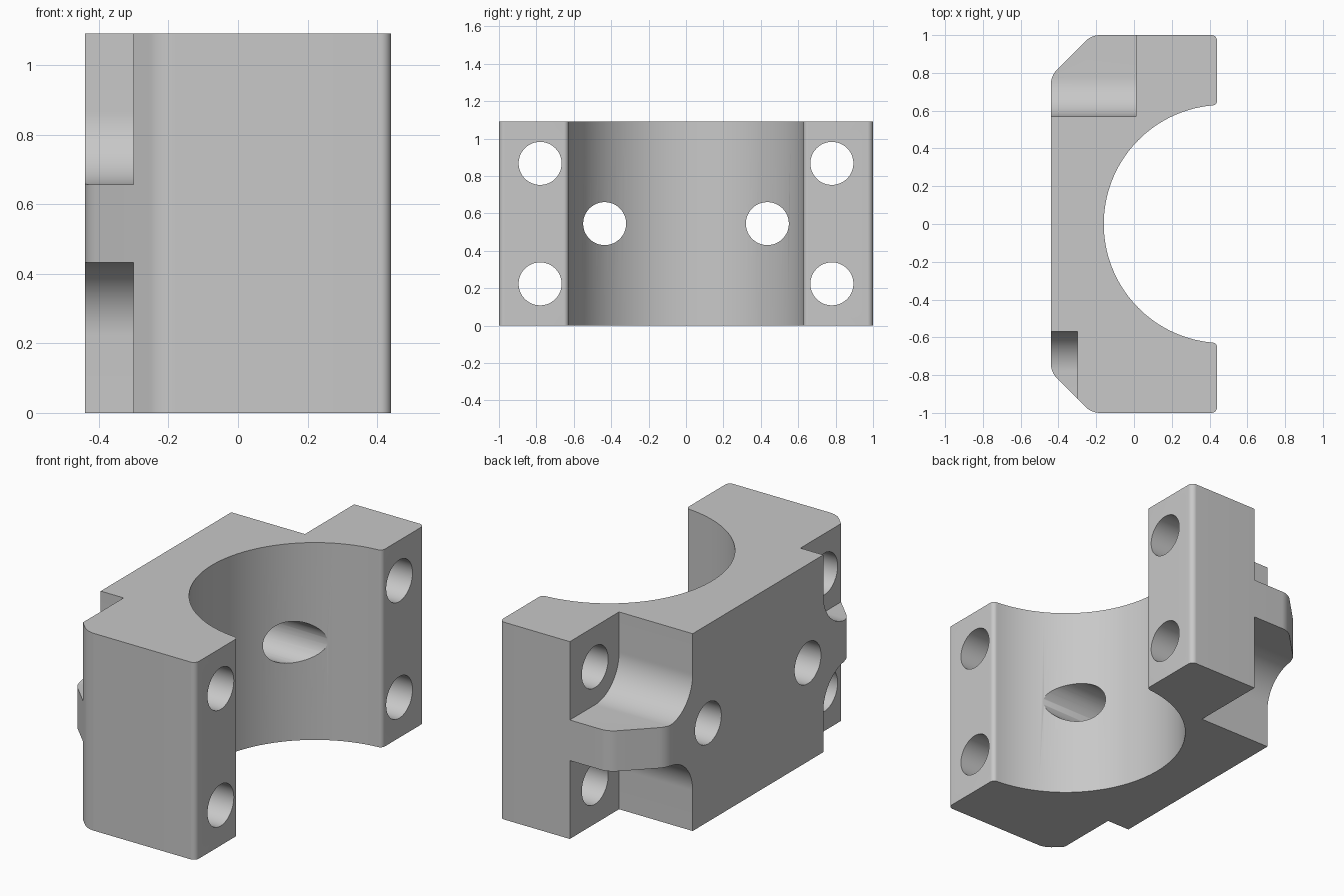
import bpy, bmesh, math
from mathutils import Vector

old = bpy.data.objects.get("Cube")
if old:
    bpy.data.objects.remove(old, do_unlink=True)

HEIGHT = 1.09
MID = HEIGHT / 2
HALF = 0.44
BOLT_Y, BOLT_Z, HOLE_R = 0.78, 0.322, 0.115   # bolt offsets from the middle
POCKET_R = 0.21

steel = bpy.data.materials.new("plain_grey")
steel.use_nodes = True
grey = (0.58, 0.58, 0.58, 1)
steel.diffuse_color = grey
steel.node_tree.nodes["Principled BSDF"].inputs["Base Color"].default_value = grey


def round_corners(corners, steps=10):
    """Turn (x, y, radius) corners into a smooth outline."""
    out = []
    for i, (x, y, r) in enumerate(corners):
        p = Vector((x, y))
        if r == 0:
            out.append(p)
            continue
        a = (Vector(corners[i - 1][:2]) - p).normalized()
        b = (Vector(corners[(i + 1) % len(corners)][:2]) - p).normalized()
        half = a.angle(b) / 2
        centre = p + (a + b).normalized() * r / math.sin(half)
        start = p + a * r / math.tan(half) - centre
        end = p + b * r / math.tan(half) - centre
        for k in range(steps + 1):
            out.append(centre + start.lerp(end, k / steps).normalized() * r)
    return out


def prism(name, outline, place, offset):
    """Extrude an outline along an offset; place maps 2D to 3D."""
    bm = bmesh.new()
    face = bm.faces.new([bm.verts.new(place(p)) for p in outline])
    ext = bmesh.ops.extrude_face_region(bm, geom=[face], use_keep_orig=True)
    verts = [v for v in ext["geom"] if isinstance(v, bmesh.types.BMVert)]
    bmesh.ops.translate(bm, verts=verts, vec=offset)
    bmesh.ops.recalc_face_normals(bm, faces=bm.faces[:])
    mesh = bpy.data.meshes.new(name)
    bm.to_mesh(mesh)
    bm.free()
    obj = bpy.data.objects.new(name, mesh)
    bpy.context.collection.objects.link(obj)
    mesh.materials.append(steel)
    return obj


# Block outline with chamfered back corners and a round bore
side = [(HALF, 0.63, 0.025), (HALF, 1, 0.03), (-0.225, 1, 0.11), (-HALF, 0.785, 0.11)]
other = [(x, -y, r) for x, y, r in reversed(side)]
bore_x, bore_r = 0.47, 0.63
first = math.acos((0.405 - bore_x) / bore_r)
bore = []
for k in range(65):
    a = -first - (2 * math.pi - 2 * first) * k / 64
    bore.append((bore_x + bore_r * math.cos(a), bore_r * math.sin(a), 0))
block = prism("clamp_block", round_corners(side + other + bore),
              lambda p: (p.x, p.y, 0), (0, 0, HEIGHT))

cutters = []


def across(name, outline, x0, x1):
    cutters.append(prism(name, outline, lambda p: (x0, p.x, p.y), (x1 - x0, 0, 0)))


# Bolt pockets: deep on one side, shallow on the other
for sy, floor in ((1, 0.01), (-1, -0.30)):
    for sz in (1, -1):
        inner_y, inner_z = BOLT_Y - POCKET_R, BOLT_Z - POCKET_R
        rect = [(inner_y, inner_z, POCKET_R), (1.2, inner_z, 0),
                (1.2, 0.8, 0), (inner_y, 0.8, 0)]
        corners = [(sy * y, MID + sz * z, r) for y, z, r in rect]
        across("pocket_cutter", round_corners(corners, 20), -0.7, floor)


# Through holes: four bolt holes and two middle holes
def hole(y, z):
    ring = [Vector((y + HOLE_R * math.cos(k * math.pi / 24),
                    z + HOLE_R * math.sin(k * math.pi / 24))) for k in range(48)]
    across("hole_cutter", ring, -0.8, 0.8)


for sy in (1, -1):
    hole(sy * 0.435, MID)
    for sz in (1, -1):
        hole(sy * BOLT_Y, MID + sz * BOLT_Z)

# Apply the cuts and remove the helpers
bpy.context.view_layer.objects.active = block
for cutter in cutters:
    cutter.hide_render = True
    mod = block.modifiers.new("cut", "BOOLEAN")
    mod.operation = "DIFFERENCE"
    mod.solver = "EXACT"
    mod.object = cutter
    bpy.ops.object.modifier_apply(modifier=mod.name)
    bpy.data.objects.remove(cutter, do_unlink=True)

# Smooth rounded walls, keep machined edges crisp
bpy.ops.object.select_all(action="DESELECT")
block.select_set(True)
bpy.ops.object.shade_smooth_by_angle(angle=math.radians(30))
